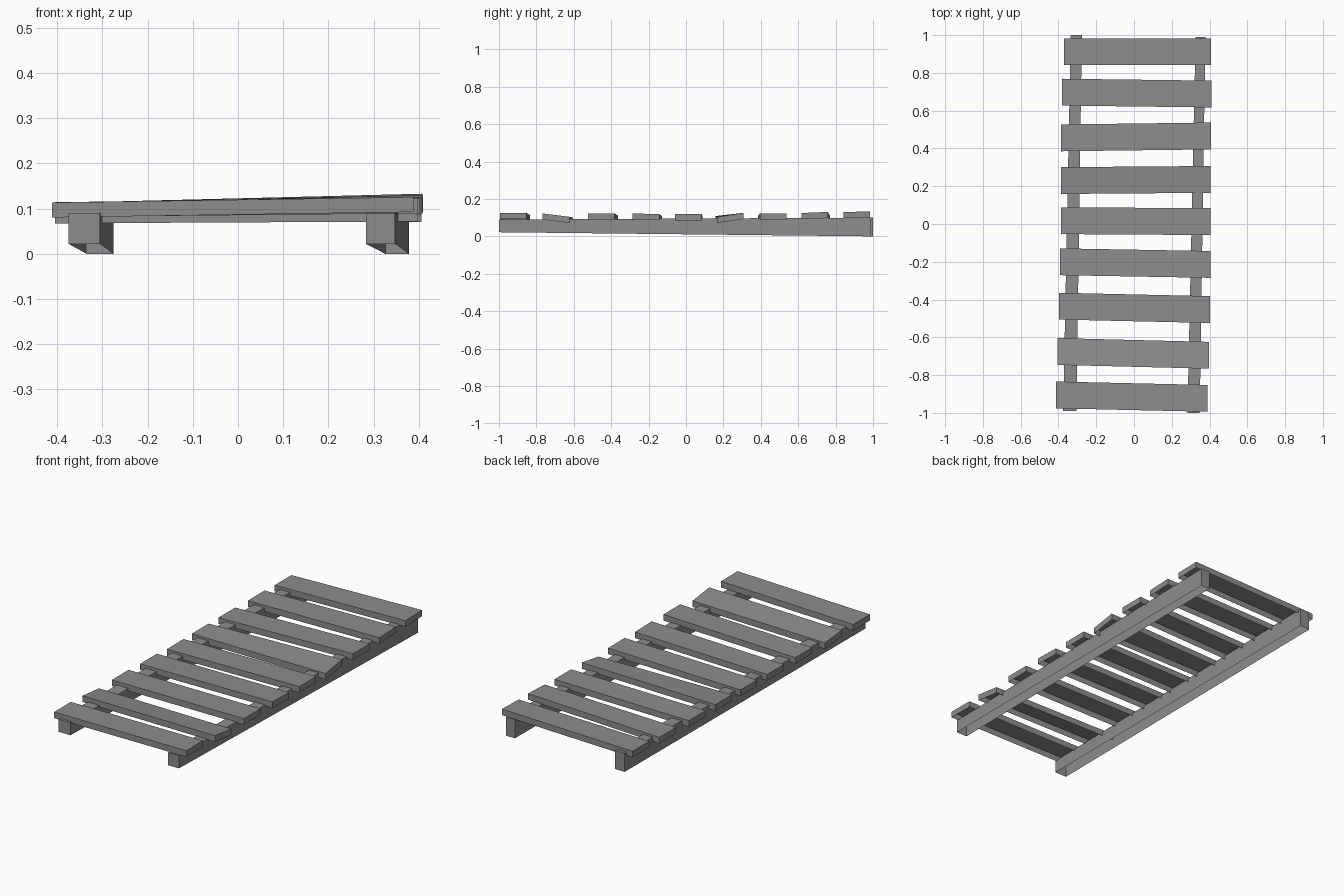
import bpy, bmesh

default = bpy.data.objects.get("Cube")
if default:
    bpy.data.objects.remove(default, do_unlink=True)

wood = bpy.data.materials.new("weathered grey")
wood.use_nodes = True
grey = (0.265, 0.265, 0.265, 1)
wood.diffuse_color = grey
wood.node_tree.nodes["Principled BSDF"].inputs["Base Color"].default_value = grey


def hollow_box(name, place):
    """Box with an open underside; place maps a corner's signs to its position."""
    bm = bmesh.new()
    bmesh.ops.create_cube(bm, size=2)
    underside = [f for f in bm.faces if f.normal.z < -0.5]
    bmesh.ops.delete(bm, geom=underside, context='FACES_ONLY')
    for v in bm.verts:
        v.co = place(*v.co)
    mesh = bpy.data.meshes.new(name)
    bm.to_mesh(mesh)
    bm.free()
    mesh.materials.append(wood)
    bpy.context.collection.objects.link(bpy.data.objects.new(name, mesh))


def rail(name, front, back):
    """Beam between two end rectangles, each (y, x_min, x_max, z_min, z_max)."""
    def place(sx, sy, sz):
        y, x_min, x_max, z_min, z_max = front if sy < 0 else back
        return (x_min if sx < 0 else x_max, y, z_min if sz < 0 else z_max)
    hollow_box(name, place)


def plank(name, left, right, y, z, skew, rise, left_tilt, right_tilt):
    """Board from x = left to right; skew and rise offset its ends in y and z, tilts twist them."""
    width, thickness = 0.142, 0.033

    def place(sx, sy, sz):
        tilt = left_tilt if sx < 0 else right_tilt
        return (left if sx < 0 else right,
                y + (sy * width + sx * skew) / 2,
                z + (sz * thickness + sx * rise + sy * tilt) / 2)
    hollow_box(name, place)


# Two long rails under the deck, slightly askew and deeper at the back
rail("right_rail", (-0.99, -0.375, -0.305, 0.022, 0.09), (1.0, -0.335, -0.276, 0.0, 0.1))
rail("left_rail", (-1.0, 0.283, 0.348, 0.022, 0.09), (0.99, 0.326, 0.378, 0.0, 0.1))

# Crooked deck boards, front to back: left, right, y, z, skew, rise, left tilt, right tilt
boards = [
    (-0.412, 0.388, -0.914, 0.103, -0.018, 0.012, 0, 0),
    (-0.405, 0.398, -0.685, 0.094, -0.02, 0.006, -0.014, -0.018),
    (-0.397, 0.402, -0.444, 0.1, -0.018, 0.012, 0, 0),
    (-0.393, 0.404, -0.207, 0.098, -0.014, 0.012, 0, -0.003),
    (-0.386, 0.406, 0.015, 0.096, -0.005, 0.012, 0, 0),
    (-0.386, 0.406, 0.233, 0.095, 0.006, 0.006, 0, 0.022),
    (-0.386, 0.408, 0.461, 0.099, 0.01, 0.014, 0, 0),
    (-0.38, 0.41, 0.693, 0.102, -0.01, 0.018, 0, 0.006),
    (-0.37, 0.408, 0.912, 0.106, 0, 0.018, 0, 0.003),
]
for i, board in enumerate(boards, 1):
    plank(f"deck_board_{i}", *board)
